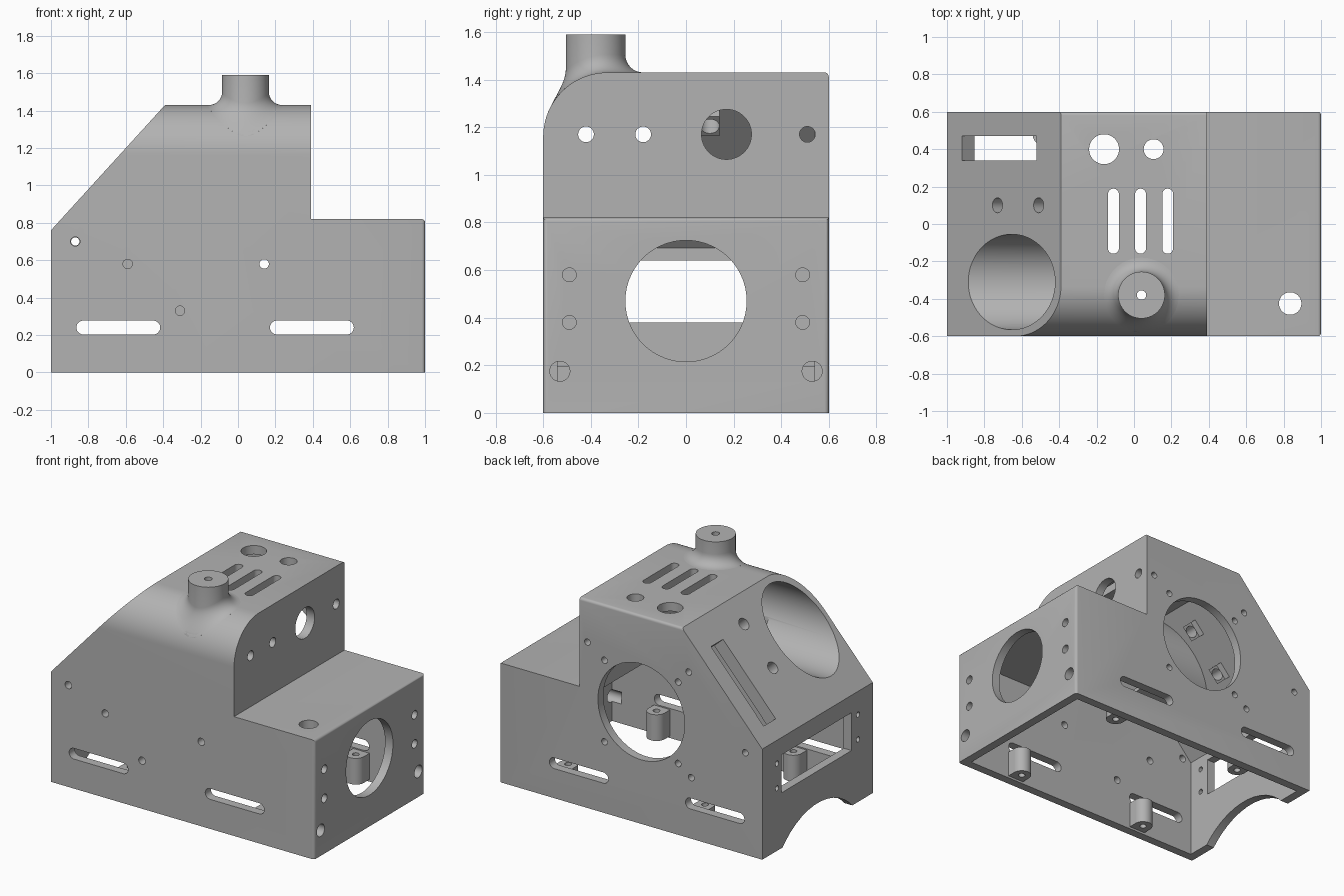
import bpy, bmesh, math
from mathutils import Matrix, Vector

if "Cube" in bpy.data.objects:
    bpy.data.objects.remove(bpy.data.objects["Cube"])

grey = bpy.data.materials.new("housing_grey")
grey.use_nodes = True
colour = (0.45, 0.45, 0.45, 1)
grey.diffuse_color = colour
grey.node_tree.nodes["Principled BSDF"].inputs["Base Color"].default_value = colour

# Orientation of a part's own z axis
UP = Matrix.Identity(4)
FRONT = Matrix.Rotation(math.pi / 2, 4, 'X')
SIDE = Matrix.Rotation(math.pi / 2, 4, 'Y')
SLOPE = Matrix.Rotation(-math.atan2(0.67, 0.61), 4, 'Y')


def make(name, bm):
    bmesh.ops.recalc_face_normals(bm, faces=bm.faces)
    mesh = bpy.data.meshes.new(name)
    bm.to_mesh(mesh)
    bm.free()
    mesh.materials.append(grey)
    ob = bpy.data.objects.new(name, mesh)
    bpy.context.scene.collection.objects.link(ob)
    return ob


def prism(name, points, axis, low, high):
    """Extrude an outline along y (x,z points) or along x (y,z points)."""
    bm = bmesh.new()
    place = (lambda a, b: (a, low, b)) if axis == 'y' else (lambda a, b: (low, a, b))
    face = bm.faces.new([bm.verts.new(place(a, b)) for a, b in points])
    moved = bmesh.ops.extrude_face_region(bm, geom=[face])["geom"]
    shift = Vector((0, high - low, 0)) if axis == 'y' else Vector((high - low, 0, 0))
    bmesh.ops.translate(bm, verts=[v for v in moved if isinstance(v, bmesh.types.BMVert)], vec=shift)
    return make(name, bm)


def rod(name, centre, turn, radius, depth, stretch=(0, 0), sides=48):
    """Cylinder, or a round-ended slot when stretched."""
    bm = bmesh.new()
    bmesh.ops.create_cone(bm, cap_ends=True, segments=sides, radius1=radius, radius2=radius, depth=depth,
                          matrix=Matrix.Rotation(math.pi / sides, 4, 'Z'))
    for v in bm.verts:
        v.co.x += math.copysign(stretch[0], v.co.x)
        v.co.y += math.copysign(stretch[1], v.co.y)
    bm.transform(Matrix.Translation(centre) @ turn)
    return make(name, bm)


def block(name, centre, turn, size):
    bm = bmesh.new()
    bmesh.ops.create_cube(bm, size=1)
    bm.transform(Matrix.Translation(centre) @ turn @ Matrix.Diagonal((*size, 1)))
    return make(name, bm)


def combine(target, tool, operation='DIFFERENCE'):
    mod = target.modifiers.new("cut", 'BOOLEAN')
    mod.operation, mod.object, mod.solver = operation, tool, 'EXACT'
    bpy.context.view_layer.update()
    result = bpy.data.meshes.new_from_object(target.evaluated_get(bpy.context.evaluated_depsgraph_get()))
    target.modifiers.clear()
    target.data = result
    bpy.data.objects.remove(tool)


def rounded_front(name, radius, front, back, bottom, top):
    arc = [(-0.33 - radius * math.cos(math.pi / 2 * i / 20), 1.16 + radius * math.sin(math.pi / 2 * i / 20))
           for i in range(21)]
    return prism(name, [(front, bottom)] + arc + [(back, top), (back, bottom)], 'x', -1.5, 1.5)


# Outer block with soft right and back-top edges
body = prism("housing", [(-1, 0), (1, 0), (1, 0.82), (0.39, 0.82), (0.39, 1.43), (-0.39, 1.43), (-1, 0.76)],
             'y', -0.6, 0.6)
bm = bmesh.new()
bm.from_mesh(body.data)
soft = [e for e in bm.edges if all(v.co.x > 0.99 for v in e.verts) and max(v.co.z for v in e.verts) > 0.1
        or all(v.co.y > 0.59 and v.co.z > 1.4 for v in e.verts)]
bmesh.ops.bevel(bm, geom=soft, offset=0.018, segments=4, affect='EDGES', profile=0.5)
bm.to_mesh(body.data)
bm.free()
combine(body, rounded_front("round_outer", 0.27, -0.6, 1, -1, 1.43), 'INTERSECT')

# Cavity, open at the bottom, leaving the speaker tube and nut pads standing
cavity = prism("cavity", [(-0.94, -0.1), (0.94, -0.1), (0.94, 0.76), (0.33, 0.76), (0.33, 1.37),
                          (-0.322, 1.37), (-0.94, 0.692)], 'y', -0.54, 0.54)
combine(cavity, rounded_front("round_inner", 0.21, -0.54, 1, -1, 1.37), 'INTERSECT')
combine(cavity, rod("tube", (-0.75, -0.31, 1.14), SIDE, 0.285, 1, sides=96))
inward = Vector((0.74, 0, -0.673))
slope_points = [Vector((x, 0.1, 0.76 + (x + 1) * 0.67 / 0.61)) for x in (-0.73, -0.51)]
for p in slope_points:
    combine(cavity, block("nut_pad", p + inward * 0.1, SLOPE, (0.11, 0.08, 0.08)))
combine(body, cavity)
combine(body, rod("bore", (-0.7, -0.31, 1.14), SIDE, 0.255, 1.1, sides=96))

# Holes: centre, direction, radius, depth, stretch
cuts = []
for x, z in ((-0.87, 0.7), (-0.59, 0.58), (-0.31, 0.33), (0.14, 0.58)):
    cuts.append(((x, -0.57, z), FRONT, 0.025, 0.2))
for x in (-0.64, 0.395):
    for y in (-0.57, 0.57):
        cuts.append(((x, y, 0.24), FRONT, 0.037, 0.2, (0.187, 0)))
cuts.append(((-0.08, 0.57, 0.77), FRONT, 0.33, 0.2))
fan = [(-0.08 + sx * 0.28, 0.77 + sz * 0.28) for sx in (-1, 1) for sz in (-1, 1)]
for x, z in fan + [(-0.44, 1.14), (0.33, 1.14), (-0.87, 0.7), (-0.46, 0.42)]:
    cuts.append(((x, 0.57, z), FRONT, 0.022, 0.2))
cuts.append(((0.97, 0, 0.47), SIDE, 0.255, 0.2))
for s in (-1, 1):
    for y, z, r in ((0.49, 0.58, 0.029), (0.49, 0.38, 0.029), (0.53, 0.175, 0.042)):
        cuts.append(((0.97, s * y, z), SIDE, r, 0.2))
    for z in (0.6, 0.43):
        cuts.append(((-0.97, s * 0.44, z), SIDE, 0.018, 0.2))
for y, r in ((-0.42, 0.033), (-0.18, 0.033), (0.17, 0.105), (0.51, 0.033)):
    cuts.append(((0.36, y, 1.17), SIDE, r, 0.2))
for x, y, r in ((-0.16, 0.4, 0.08), (0.105, 0.4, 0.053), (0.04, -0.38, 0.025)):
    cuts.append(((x, y, 1.4), UP, r, 0.25))
for x in (-0.11, 0.035, 0.18):
    cuts.append(((x, 0.015, 1.4), UP, 0.029, 0.2, (0, 0.145)))
cuts.append(((0.835, -0.425, 0.79), UP, 0.06, 0.2))
for p in slope_points:
    cuts.append((p, SLOPE, 0.04, 0.5))
cuts.append(((-0.97, 0, -0.37), SIDE, 0.53, 0.2))
for cut in cuts:
    combine(body, rod("hole", *cut))

# Rectangular openings in the left wall and the slope
combine(body, block("window", (-0.97, 0.01, 0.51), UP, (0.2, 0.76, 0.26)))
combine(body, block("slot", (-0.72, 0.405, 1.0675), SLOPE, (0.594, 0.13, 0.4)))


def roof(y):
    return 1.43 if y > -0.33 else 1.16 + math.sqrt(max(0, 0.27 ** 2 - (y + 0.33) ** 2))


# Stem on the roof, flared at its base to follow the rounded front
bm = bmesh.new()
rings = [(0.2, -0.03), (0.2, 0)] + [(0.2 - 0.075 * math.sin(a), 0.075 - 0.075 * math.cos(a))
                                   for a in (math.pi / 2 * i / 8 for i in range(1, 9))] + [(0.125, None)]
loops = []
for r, h in rings:
    loop = []
    for i in range(64):
        a = math.tau * i / 64
        y = -0.38 + r * math.sin(a)
        loop.append(bm.verts.new((0.04 + r * math.cos(a), y, 1.59 if h is None else roof(y) + h)))
    loops.append(loop)
for low, high in zip(loops, loops[1:]):
    for i in range(64):
        j = (i + 1) % 64
        bm.faces.new((low[i], low[j], high[j], high[i]))
bm.faces.new(loops[0])
bm.faces.new(loops[-1])
stem = make("roof_stem", bm)
combine(stem, rod("stem_hole", (0.04, -0.38, 1.4), UP, 0.025, 0.6))

# Screw posts along the lower walls
posts = []
for x in (-0.48, 0.56):
    for s, side in ((-1, "front"), (1, "back")):
        post = rod(side + "_screw_post", (x, s * 0.48, 0.105), UP, 0.062, 0.18)
        combine(post, block("web", (x, s * 0.52, 0.105), UP, (0.124, 0.08, 0.18)), 'UNION')
        combine(post, rod("pilot", (x, s * 0.48, 0.1), UP, 0.022, 0.4))
        posts.append(post)

for ob in bpy.context.view_layer.objects:
    ob.select_set(ob in [body, stem] + posts)
bpy.context.view_layer.objects.active = body
bpy.ops.object.shade_smooth_by_angle(angle=math.radians(30))
